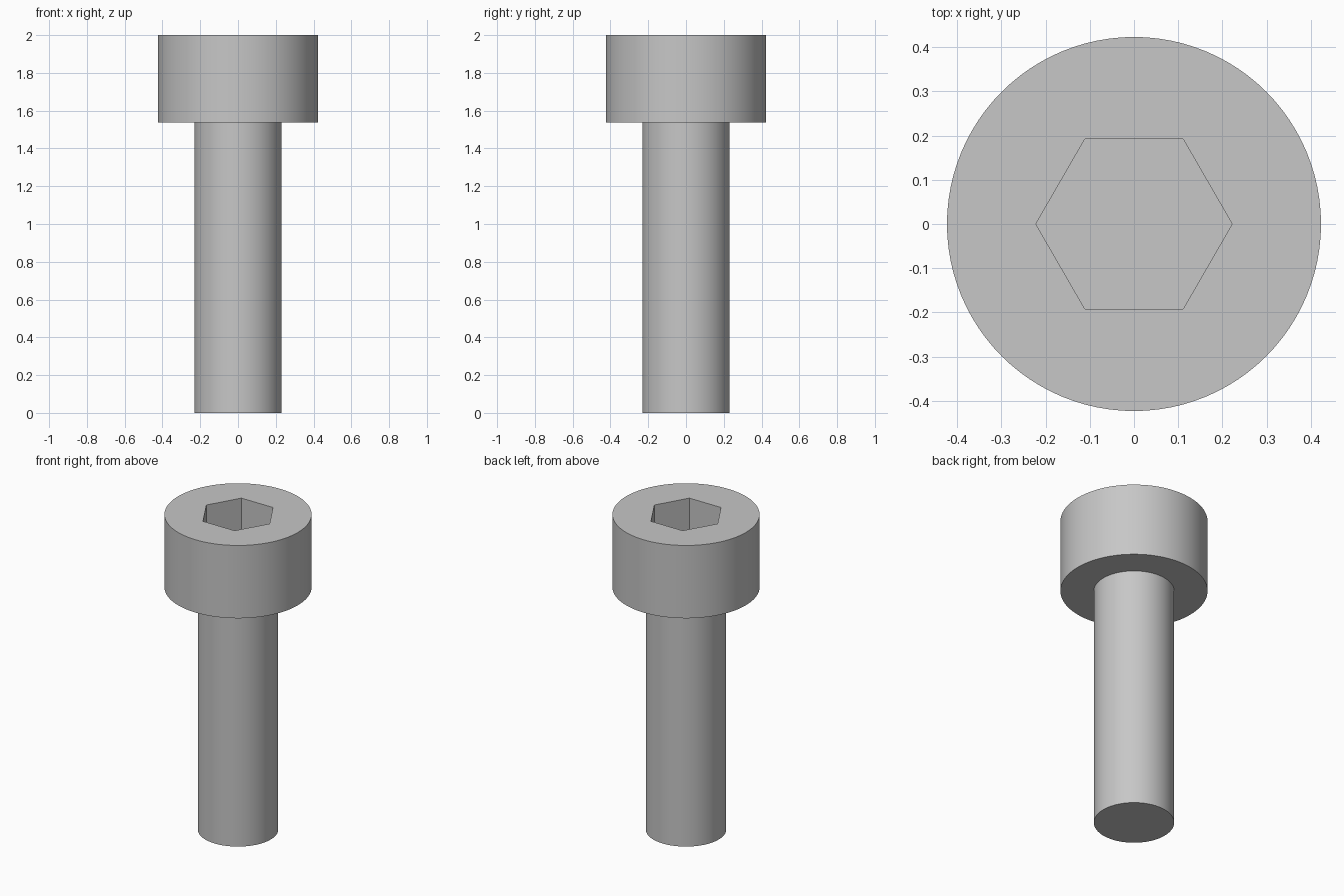
import bpy, bmesh
from math import cos, sin, pi, radians

cube = bpy.data.objects.get("Cube")
if cube:
    bpy.data.objects.remove(cube, do_unlink=True)

SEGMENTS = 96
HEAD_R, SHAFT_R, HEX_R = 0.423, 0.231, 0.222
TOP, HEAD_BASE, SOCKET_FLOOR = 2.0, 1.538, 1.77

steel = bpy.data.materials.new("grey_steel")
steel.use_nodes = True
grey = (0.57, 0.57, 0.57, 1)
steel.diffuse_color = grey
steel.node_tree.nodes["Principled BSDF"].inputs["Base Color"].default_value = grey

bm = bmesh.new()


def ring(radius, z, n=SEGMENTS):
    """Closed loop of vertices around the z axis."""
    return [bm.verts.new((radius * cos(2 * pi * i / n), radius * sin(2 * pi * i / n), z))
            for i in range(n)]


def wall(a, b):
    """Quads joining two rings of equal count."""
    n = len(a)
    for i in range(n):
        j = (i + 1) % n
        bm.faces.new((a[i], a[j], b[j], b[i]))


def loop_edges(r):
    return [bm.edges.get((r[i - 1], r[i])) for i in range(len(r))]


# Shaft, underside of head and head side
shaft_end = ring(SHAFT_R, 0)
shaft_top = ring(SHAFT_R, HEAD_BASE)
head_bottom = ring(HEAD_R, HEAD_BASE)
head_top = ring(HEAD_R, TOP)
bm.faces.new(shaft_end)
wall(shaft_end, shaft_top)
wall(shaft_top, head_bottom)
wall(head_bottom, head_top)

# Hexagonal socket with a flat floor
socket_rim = ring(HEX_R, TOP, 6)
socket_floor = ring(HEX_R, SOCKET_FLOOR, 6)
wall(socket_rim, socket_floor)
bm.faces.new(socket_floor)

# Flat top face around the socket
bmesh.ops.triangle_fill(bm, use_beauty=True, normal=(0, 0, 1),
                        edges=loop_edges(head_top) + loop_edges(socket_rim))
bmesh.ops.recalc_face_normals(bm, faces=bm.faces)

mesh = bpy.data.meshes.new("socket_head_screw")
bm.to_mesh(mesh)
bm.free()
mesh.materials.append(steel)
screw = bpy.data.objects.new("socket_head_screw", mesh)
bpy.context.collection.objects.link(screw)

# Smooth round sides with crisp rims
bpy.ops.object.select_all(action='DESELECT')
screw.select_set(True)
bpy.context.view_layer.objects.active = screw
bpy.ops.object.shade_smooth_by_angle(angle=radians(30))
